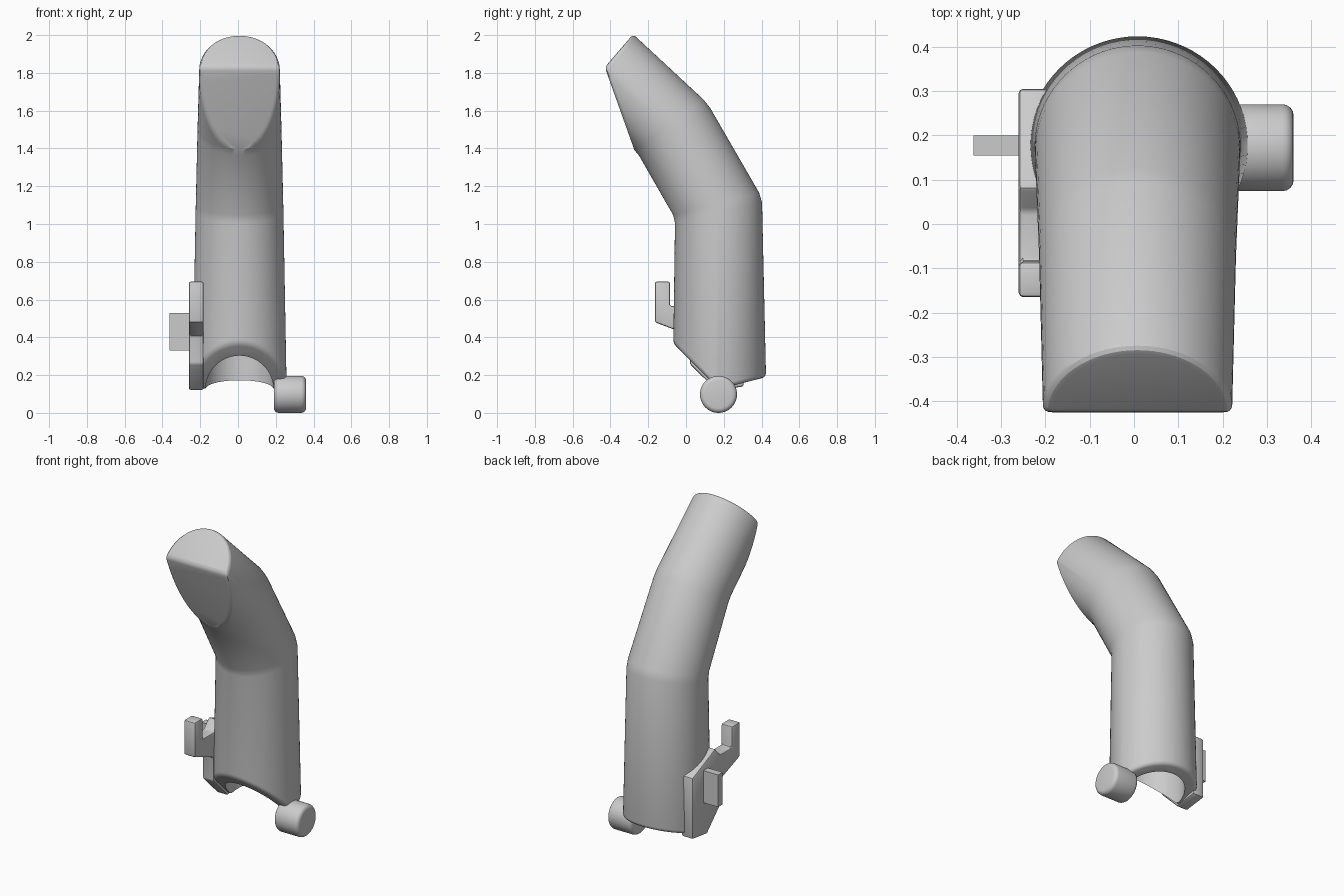
import bpy, bmesh, math
from mathutils import Vector

cube = bpy.data.objects.get("Cube")
if cube:
    bpy.data.objects.remove(cube, do_unlink=True)

grey = bpy.data.materials.new("plain_grey")
grey.use_nodes = True
GREY = (0.6, 0.6, 0.6, 1)
grey.diffuse_color = GREY
grey.node_tree.nodes["Principled BSDF"].inputs["Base Color"].default_value = GREY


def make(name, bm):
    bmesh.ops.recalc_face_normals(bm, faces=bm.faces)
    mesh = bpy.data.meshes.new(name)
    bm.to_mesh(mesh)
    bm.free()
    mesh.materials.append(grey)
    ob = bpy.data.objects.new(name, mesh)
    bpy.context.collection.objects.link(ob)
    return ob


def activate(ob):
    bpy.ops.object.select_all(action='DESELECT')
    ob.select_set(True)
    bpy.context.view_layer.objects.active = ob


def bevel(ob, width, angle=35, segments=3):
    mod = ob.modifiers.new("Rounding", 'BEVEL')
    mod.width, mod.segments = width, segments
    mod.limit_method, mod.angle_limit = 'ANGLE', math.radians(angle)
    mod.use_clamp_overlap = False
    activate(ob)
    bpy.ops.object.modifier_apply(modifier=mod.name)


def smooth(ob, angle=30):
    activate(ob)
    bpy.ops.object.shade_smooth_by_angle(angle=math.radians(angle))


def slice_off(bm, point, normal, faces):
    """Cut away the side the normal points to and close the opening."""
    geom = set(faces)
    for f in faces:
        geom.update(f.edges)
        geom.update(f.verts)
    bmesh.ops.bisect_plane(bm, geom=list(geom), dist=0.0005, plane_co=point,
                           plane_no=normal, clear_outer=True)
    bmesh.ops.remove_doubles(bm, verts=bm.verts, dist=0.003)
    bmesh.ops.holes_fill(bm, edges=[e for e in bm.edges if e.is_boundary])


def extrude_profile(name, points, x0, x1):
    bm = bmesh.new()
    face = bm.faces.new([bm.verts.new((x0, y, z)) for y, z in points])
    new = bmesh.ops.extrude_face_region(bm, geom=[face])["geom"]
    bmesh.ops.translate(bm, vec=(x1 - x0, 0, 0),
                        verts=[v for v in new if isinstance(v, bmesh.types.BMVert)])
    return make(name, bm)


def cylinder(name, radius, depth, centre, axis):
    bm = bmesh.new()
    bmesh.ops.create_cone(bm, cap_ends=True, segments=64, radius1=radius,
                          radius2=radius, depth=depth)
    turn = Vector((0, 0, 1)).rotation_difference(Vector(axis)).to_matrix()
    bmesh.ops.rotate(bm, matrix=turn, verts=bm.verts)
    bmesh.ops.translate(bm, vec=centre, verts=bm.verts)
    return make(name, bm)


# Bent tapering tube: each station is centre, tilted half axis, half width
CX = 0.008
stations = [
    (Vector((CX, 0.178, 0)), Vector((0, 0.25, 0)), 0.252),
    (Vector((CX, 0.172, 1.085)), Vector((0, 0.23, 0.055)), 0.232),
    (Vector((CX, -0.073, 1.51)), Vector((0, 0.186, 0.13)), 0.222),
    (Vector((CX, -0.43, 1.83)), Vector((0, 0.15, 0.175)), 0.213),
]


def between(a, b, dist):
    t = dist / (b[0] - a[0]).length
    return tuple(p + (q - p) * t for p, q in zip(a, b))


rings = [stations[0]]
for i in (1, 2):
    rings += [between(stations[i], stations[i - 1], 0.025),
              between(stations[i], stations[i + 1], 0.025)]
rings.append(stations[3])

N = 72
bm = bmesh.new()
loops = []
for centre, half, width in rings:
    angles = [math.tau * k / N for k in range(N)]
    loops.append([bm.verts.new(centre + half * math.sin(a) + Vector((width * math.cos(a), 0, 0)))
                  for a in angles])
for lo, hi in zip(loops, loops[1:]):
    for k in range(N):
        j = (k + 1) % N
        bm.faces.new((lo[k], lo[j], hi[j], hi[k]))
bm.faces.new(loops[0])
bm.faces.new(loops[-1])
bmesh.ops.recalc_face_normals(bm, faces=bm.faces)

# Slanted mouth at the tip, then the two sloping cuts at the foot
tip = [f for f in bm.faces if min(v.co.z for v in f.verts) > 1.2]
slice_off(bm, (0, -0.43, 1.83), (0, -0.42, -0.15), tip)
slice_off(bm, (0, -0.07, 0.37), (0, -1, -1), bm.faces[:])
slice_off(bm, (0, 0.27, 0.15), (0, 0.26, -1), bm.faces[:])
tube = make("bent_tube", bm)
bevel(tube, 0.02)

# Bore in the foot
bore = cylinder("bore_cutter", 0.18, 1.0, (CX, 0.177, 0.45), (0, 0, 1))
bore.hide_render = True
cut = tube.modifiers.new("Bore", 'BOOLEAN')
cut.operation, cut.solver, cut.object = 'DIFFERENCE', 'EXACT', bore
activate(tube)
bpy.ops.object.modifier_apply(modifier=cut.name)
bpy.data.objects.remove(bore, do_unlink=True)
smooth(tube)

# Side plate with a forward hook
hook = extrude_profile("side_plate_hook", [
    (0.305, 0.14), (0.305, 0.52), (0.08, 0.62), (0.03, 0.565), (-0.085, 0.565),
    (-0.085, 0.695), (-0.165, 0.695), (-0.165, 0.48), (0.02, 0.41),
    (0.02, 0.26), (0.16, 0.12)], -0.26, -0.182)
bevel(hook, 0.01, segments=2)
smooth(hook)

# Small tab on the plate
tab = extrude_profile("side_tab", [(0.155, 0.33), (0.2, 0.33), (0.2, 0.53), (0.155, 0.53)],
                      -0.362, -0.25)

# Pivot pin on the other side
pin = cylinder("pivot_pin", 0.098, 0.17, (0.275, 0.172, 0.098), (1, 0, 0))
bevel(pin, 0.025, segments=4)
smooth(pin, 40)
